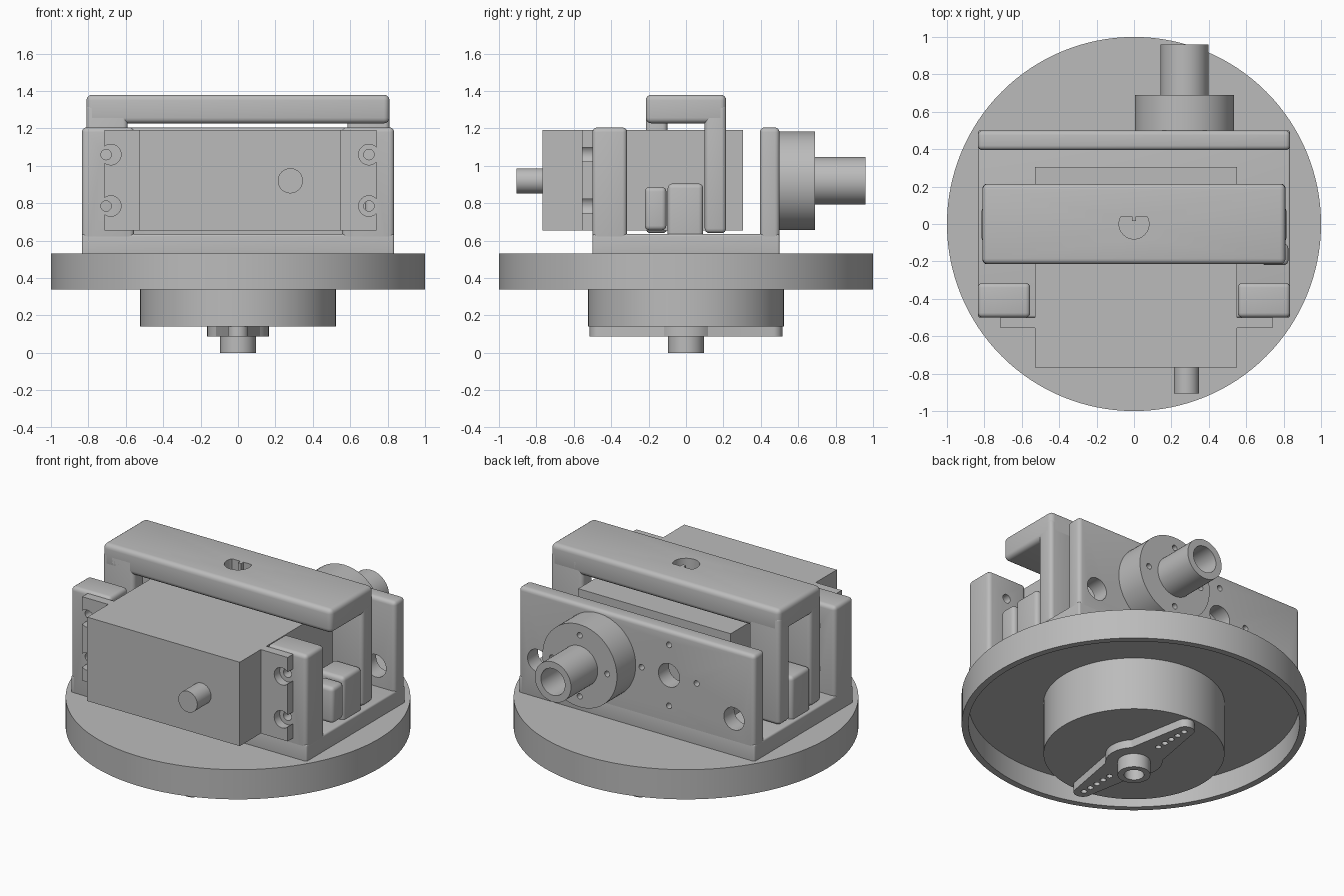
import bpy, bmesh
from math import pi, sin, cos, radians
from mathutils import Matrix, Vector

if "Cube" in bpy.data.objects:
    bpy.data.objects.remove(bpy.data.objects["Cube"])

grey = bpy.data.materials.new("plain_grey")
grey.use_nodes = True
colour = (0.5, 0.5, 0.5, 1)
grey.diffuse_color = colour
grey.node_tree.nodes["Principled BSDF"].inputs["Base Color"].default_value = colour
parts = []


def finish(name, bm):
    bmesh.ops.recalc_face_normals(bm, faces=bm.faces)
    mesh = bpy.data.meshes.new(name)
    bm.to_mesh(mesh)
    bm.free()
    mesh.materials.append(grey)
    ob = bpy.data.objects.new(name, mesh)
    bpy.context.collection.objects.link(ob)
    parts.append(ob)
    return ob


def box(name, x, y, z, bevel=0):
    """Box from (min, max) pairs, with optionally rounded edges."""
    bm = bmesh.new()
    size = [b - a for a, b in (x, y, z)]
    mid = [(a + b) / 2 for a, b in (x, y, z)]
    bmesh.ops.create_cube(bm, size=1, matrix=Matrix.Translation(mid) @ Matrix.Diagonal((*size, 1)))
    if bevel:
        bmesh.ops.bevel(bm, geom=bm.edges[:], offset=bevel, segments=4, profile=0.5, affect='EDGES')
    return finish(name, bm)


def cyl(name, r, a, b, axis='Z', at=(0, 0), seg=48):
    """Cylinder from a to b along Z at (x, y), or along Y at (x, z)."""
    bm = bmesh.new()
    mid = (a + b) / 2
    if axis == 'Z':
        m = Matrix.Translation((at[0], at[1], mid))
    else:
        m = Matrix.Translation((at[0], mid, at[1])) @ Matrix.Rotation(pi / 2, 4, 'X')
    bmesh.ops.create_cone(bm, cap_ends=True, segments=seg, radius1=r, radius2=r, depth=b - a, matrix=m)
    return finish(name, bm)


def prism(name, points, a, b):
    """Extrude an XY outline from z = a to z = b."""
    bm = bmesh.new()
    face = bm.faces.new([bm.verts.new((x, y, a)) for x, y in points])
    out = bmesh.ops.extrude_face_region(bm, geom=[face])["geom"]
    bmesh.ops.translate(bm, vec=Vector((0, 0, b - a)), verts=[v for v in out if isinstance(v, bmesh.types.BMVert)])
    return finish(name, bm)


def arc(cx, cy, r, start, end, n=12):
    angles = [radians(start + (end - start) * i / n) for i in range(n + 1)]
    return [(cx + r * cos(t), cy + r * sin(t)) for t in angles]


def cut(ob, *cutters):
    """Subtract the cutters from the part and remove them."""
    for c in cutters:
        c.hide_render = True
        mod = ob.modifiers.new("cut", 'BOOLEAN')
        mod.operation = 'DIFFERENCE'
        mod.solver = 'EXACT'
        mod.object = c
        bpy.context.view_layer.objects.active = ob
        bpy.ops.object.modifier_apply(modifier=mod.name)
        parts.remove(c)
        bpy.data.objects.remove(c)


# Turntable: hollow disc with the motor, horn and hub beneath
table = cyl("turntable", 1, 0.34, 0.53, seg=128)
cut(table, cyl("recess", 0.96, 0.2, 0.48, seg=128))
cyl("base_motor", 0.525, 0.14, 0.49, seg=96)

outline = (arc(0, 0, 0.165, -45, 45) + arc(0, 0.46, 0.055, 0, 180)
           + arc(0, 0, 0.165, 135, 225) + arc(0, -0.46, 0.055, 180, 360))
horn = prism("base_horn", outline, 0.088, 0.142)
cut(horn, *[cyl("horn_hole", 0.018, 0.05, 0.136, at=(0, s * (0.22 + 0.058 * i)), seg=16)
            for s in (-1, 1) for i in range(5)])
hub = cyl("base_hub", 0.095, 0, 0.14)
cut(hub, cyl("hub_bore", 0.058, -0.1, 0.1))

# Bracket: floor, front posts, back plate
RND = 0.025
box("bracket_floor", (-0.835, 0.835), (-0.5, 0.5), (0.5, 0.635), 0.012)
rows = (1.06, 0.785)
for side, x, hole_x in (("right", (-0.835, -0.555), -0.705), ("left", (0.555, 0.835), 0.7)):
    post = box(side + "_front_post", x, (-0.5, -0.315), (0.5, 1.205), RND)
    cut(post, *[cyl("screw_hole", 0.028, -0.6, -0.2, 'Y', (hole_x, z), 20) for z in rows])

plate = box("back_plate", (-0.835, 0.835), (0.395, 0.5), (0.5, 1.205), RND)
MID = 0.92
holes = [(-0.69, 0.765, 0.072), (0.7, 0.765, 0.072), (-0.23, MID, 0.075)]
holes += [(-0.23 + dx, MID + dz, 0.018) for dx, dz in ((0.195, 0), (-0.195, 0), (0, 0.195), (0, -0.195))]
cut(plate, *[cyl("plate_hole", r, 0.3, 0.6, 'Y', (x, z), 32) for x, z, r in holes])

# Servo with notched mounting ears and output shaft
box("servo_body", (-0.53, 0.55), (-0.768, 0.305), (0.655, 1.192))
for side, x, hole_x in (("right", (-0.715, -0.52), -0.68), ("left", (0.54, 0.74), 0.7)):
    ear = box(side + "_servo_ear", x, (-0.555, -0.499), (0.655, 1.192))
    cut(ear, *[cyl("ear_notch", 0.055, -0.7, -0.4, 'Y', (hole_x, z), 32) for z in rows])
cyl("servo_shaft", 0.067, -0.907, -0.76, 'Y', (0.28, MID))

# Rear flange and tube
AX = (0.27, MID)
flange = cyl("rear_flange", 0.264, 0.49, 0.69, 'Y', AX, 64)
cut(flange, *[cyl("flange_hole", 0.018, 0.58, 0.8, 'Y', (AX[0] + dx, MID + dz), 16)
              for dx, dz in ((0.195, 0), (-0.195, 0), (0, 0.195), (0, -0.195))],
    cyl("flange_bore", 0.085, 0.55, 0.8, 'Y', AX))
tube = cyl("rear_tube", 0.128, 0.68, 0.96, 'Y', AX)
cut(tube, cyl("tube_bore", 0.085, 0.6, 1.1, 'Y', AX))

# Clamp over the servo: top bar with a keyed hole, legs and inner stubs
bar = box("clamp_bar", (-0.81, 0.81), (-0.215, 0.215), (1.227, 1.38), 0.03)
keyed = arc(0, 0, 0.08, 150, 390, 32) + [(0.012, 0.04), (0.012, 0.015), (-0.012, 0.015), (-0.012, 0.04)]
cut(bar, prism("keyed_hole", keyed, 1.1, 1.5))
front, back = (-0.215, -0.1), (0.1, 0.215)
box("right_front_leg", (-0.81, -0.59), front, (0.64, 1.33), RND)
box("right_back_leg", (-0.81, -0.59), back, (0.64, 1.33), RND)
box("left_back_leg", (0.585, 0.81), back, (0.64, 1.33), RND)
box("left_front_foot", (0.68, 0.825), (-0.22, -0.105), (0.655, 0.887), RND)
for side, x in (("right", (-0.815, -0.62)), ("left", (0.62, 0.815))):
    box(side + "_floor_stub", x, (-0.098, 0.092), (0.55, 0.905), RND)

# Smooth the curved surfaces and keep the hard edges
bpy.ops.object.select_all(action='DESELECT')
for ob in parts:
    ob.select_set(True)
bpy.context.view_layer.objects.active = parts[0]
bpy.ops.object.shade_smooth_by_angle(angle=radians(30))
